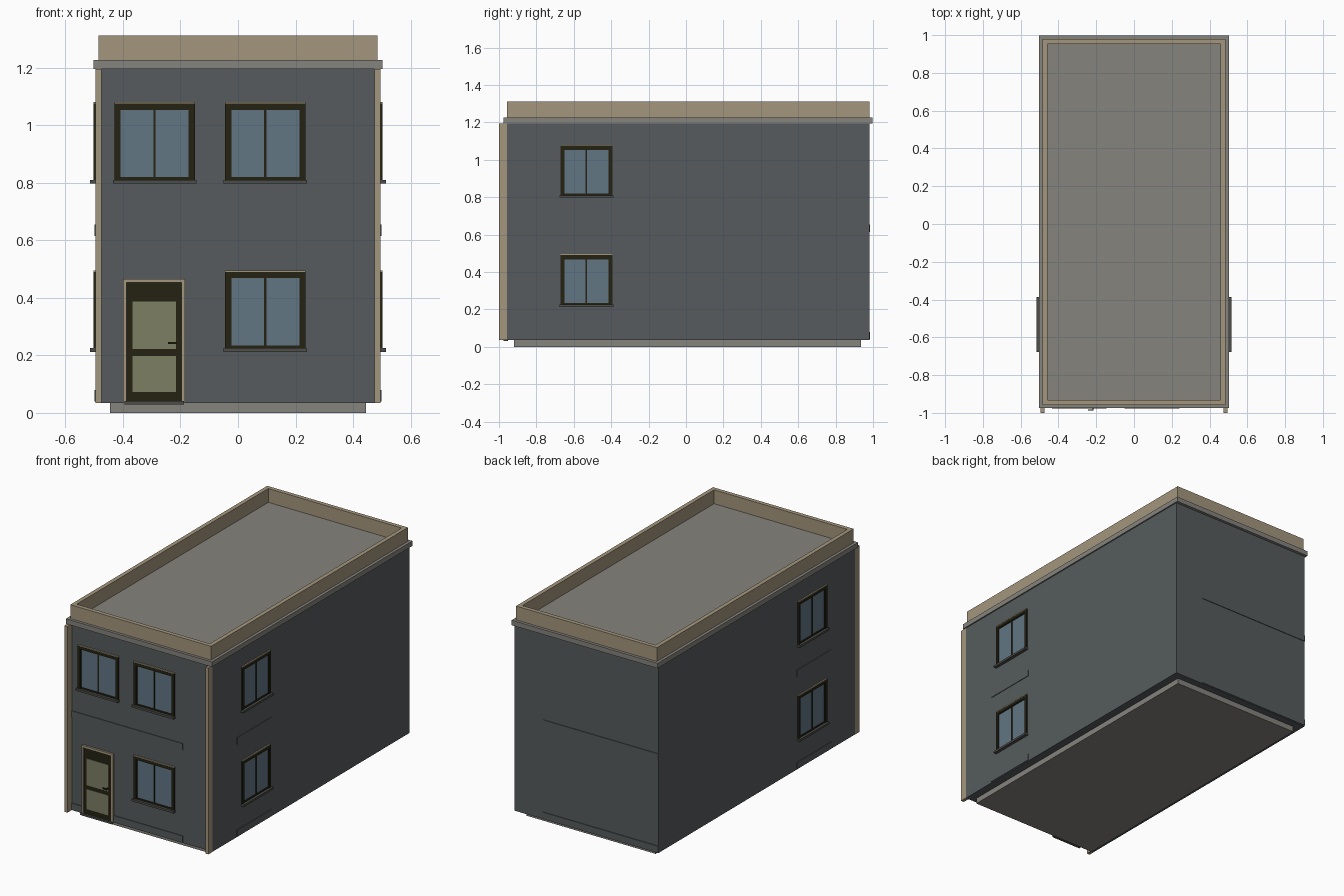
import bpy
import bmesh
from mathutils import Matrix, Vector

cube = bpy.data.objects.get("Cube")
if cube:
    bpy.data.objects.remove(cube)


def material(name, r, g, b):
    m = bpy.data.materials.new(name)
    m.use_nodes = True
    m.diffuse_color = (r, g, b, 1)
    m.node_tree.nodes["Principled BSDF"].inputs["Base Color"].default_value = (r, g, b, 1)
    return m


WALL = material("slate wall", 0.093, 0.105, 0.109)
TAN = material("tan trim", 0.367, 0.305, 0.205)
GREY = material("warm grey", 0.235, 0.227, 0.205)
GLASS = material("blue glass", 0.122, 0.181, 0.231)
PANE = material("olive door glass", 0.202, 0.209, 0.127)
DARK = material("dark frame", 0.018, 0.016, 0.006)
SILL = material("dark grey sill", 0.075, 0.075, 0.068)

HALF, FRONT, BACK, BASE, TOP = 0.495, -0.957, 0.98, 0.035, 1.195


def build(name, boxes):
    """One object from boxes given as (low corner, high corner, material)."""
    bm = bmesh.new()
    mats = []
    for lo, hi, mat in boxes:
        if mat not in mats:
            mats.append(mat)
        lo, hi = Vector(lo), Vector(hi)
        size = Vector([abs(s) for s in hi - lo])
        mtx = Matrix.Translation((lo + hi) / 2) @ Matrix.Diagonal(size).to_4x4()
        new = bmesh.ops.create_cube(bm, size=1, matrix=mtx)
        for f in {f for v in new["verts"] for f in v.link_faces}:
            f.material_index = mats.index(mat)
    mesh = bpy.data.meshes.new(name)
    bm.to_mesh(mesh)
    bm.free()
    for mat in mats:
        mesh.materials.append(mat)
    obj = bpy.data.objects.new(name, mesh)
    bpy.context.collection.objects.link(obj)


def on_wall(wall, u, z, depth, mat):
    """Box on a wall: u runs along the wall, depth is how far it stands out."""
    def point(a, d, h):
        return {"front": (a, FRONT - d, h), "back": (a, BACK + d, h),
                "left": (HALF + d, a, h), "right": (-HALF - d, a, h)}[wall]
    return point(u[0], -0.005, z[0]), point(u[1], depth, z[1]), mat


def border(wall, u, z, w, depth, mat):
    """Two jambs and a head."""
    return [on_wall(wall, (u[0], u[0] + w), z, depth, mat),
            on_wall(wall, (u[1] - w, u[1]), z, depth, mat),
            on_wall(wall, (u[0] + w, u[1] - w), (z[1] - w, z[1]), depth, mat)]


def window(name, wall, mid, z):
    u, h = (mid - 0.14, mid + 0.14), (z, z + 0.27)
    inner = (u[0] + 0.018, u[1] - 0.018)
    boxes = [on_wall(wall, inner, (z, h[1] - 0.018), 0.001, GLASS)]
    boxes += border(wall, u, h, 0.018, 0.008, DARK)
    # thin sash, centre mullion and bottom rail
    boxes += border(wall, inner, (z, h[1] - 0.018), 0.004, 0.004, DARK)
    boxes.append(on_wall(wall, (mid - 0.004, mid + 0.004), (z, h[1] - 0.02), 0.004, DARK))
    boxes.append(on_wall(wall, inner, (z, z + 0.014), 0.005, DARK))
    # cap and sill
    boxes.append(on_wall(wall, u, (h[1], h[1] + 0.005), 0.008, TAN))
    boxes.append(on_wall(wall, (u[0] - 0.005, u[1] + 0.005), (z - 0.008, z + 0.005), 0.02, SILL))
    build(name, boxes)


# Main volumes
build("foundation", [((-0.445, -0.92, 0), (0.445, 0.935, BASE), GREY)])
build("house_body", [((-HALF, FRONT, BASE), (HALF, BACK, TOP), WALL)])
build("cornice", [((-0.503, -0.975, TOP), (0.503, 0.998, 1.226), GREY)])

# Parapet around the flat roof
px, py0, py1, t = 0.485, -0.958, 0.98, 0.026
pz = (1.22, 1.312)
build("parapet", [
    ((-px, py0, pz[0]), (-px + t, py1, pz[1]), TAN),
    ((px - t, py0, pz[0]), (px, py1, pz[1]), TAN),
    ((-px + t, py0, pz[0]), (px - t, py0 + t, pz[1]), TAN),
    ((-px + t, py1 - t, pz[0]), (px - t, py1, pz[1]), TAN)])

# Corner pilasters on the front
for side, s in (("left", 1), ("right", -1)):
    build("pilaster_" + side, [((s * 0.475, -1, BASE), (s * 0.496, FRONT, TOP), TAN)])

# Low raised bands on every wall
for wall, u in (("front", (-0.475, 0.29)), ("back", (-HALF, 0.295)),
                ("left", (-0.72, -0.38)), ("right", (-0.72, -0.38))):
    build("wall_band_" + wall,
          [on_wall(wall, u, (z, z + 0.04), 0.004, WALL) for z in (0.04, 0.615)])

# Windows
window("window_front_upper_right", "front", -0.29, 0.805)
window("window_front_upper_left", "front", 0.095, 0.805)
window("window_front_lower", "front", 0.095, 0.22)
for wall in ("left", "right"):
    window("window_" + wall + "_upper", wall, -0.532, 0.805)
    window("window_" + wall + "_lower", wall, -0.532, 0.22)

# Door
build("door_frame", border("front", (-0.4, -0.184), (BASE, 0.465), 0.012, 0.012, TAN)
      + [on_wall("front", (-0.395, -0.187), (0.03, 0.042), 0.018, SILL)])
build("door", [
    on_wall("front", (-0.388, -0.196), (0.04, 0.453), 0.006, DARK),
    on_wall("front", (-0.367, -0.215), (0.222, 0.388), 0.008, PANE),
    on_wall("front", (-0.367, -0.215), (0.073, 0.198), 0.008, PANE)])
build("door_handle", [
    on_wall("front", (-0.221, -0.214), (0.239, 0.247), 0.03, DARK),
    ((-0.243, FRONT - 0.03, 0.239), (-0.214, FRONT - 0.024, 0.247), DARK)])
